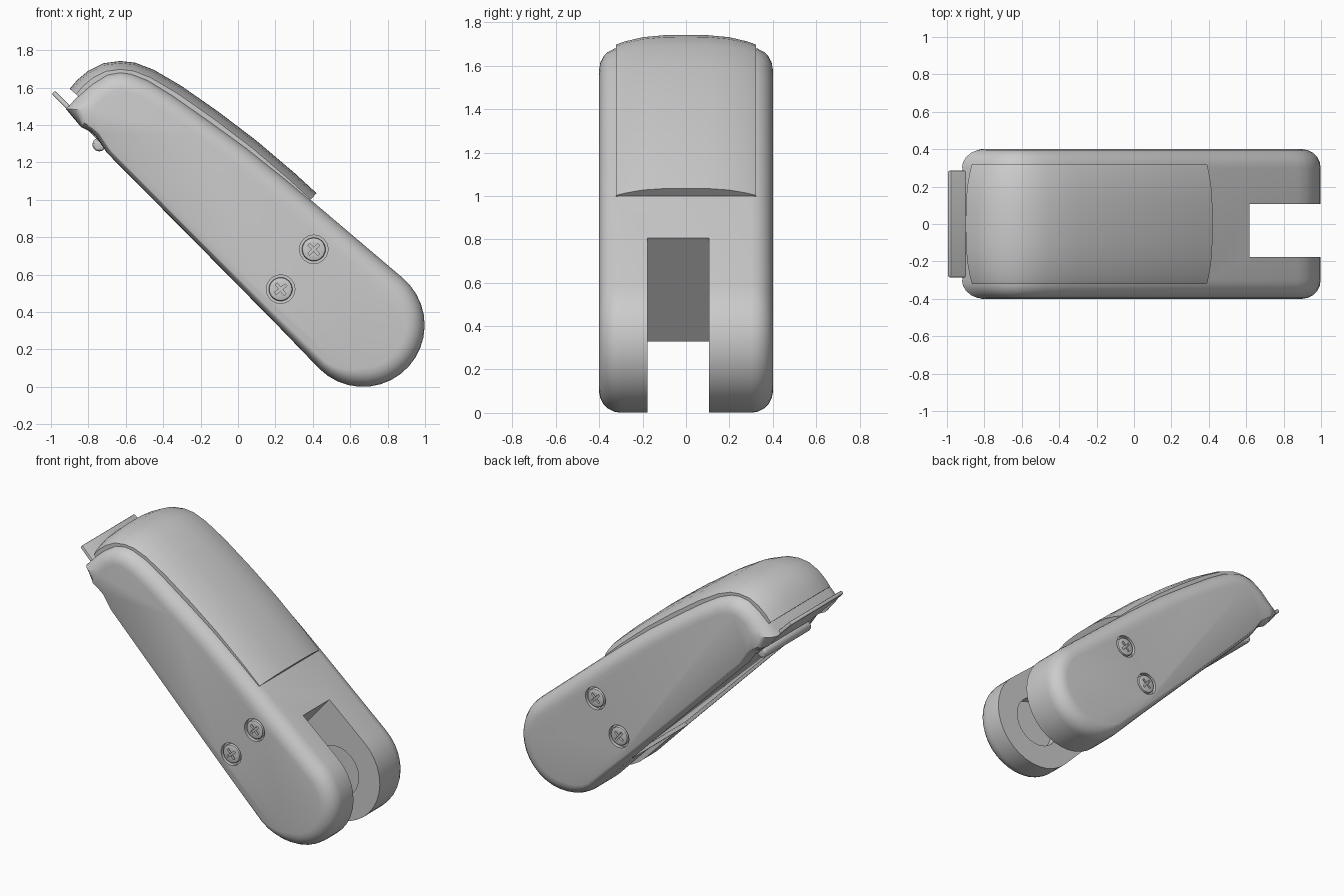
import bpy, bmesh
from math import sin, cos, radians, pi, sqrt
from mathutils import Vector

if "Cube" in bpy.data.objects:
    bpy.data.objects.remove(bpy.data.objects["Cube"])


def normals(pts, closed):
    """Left-hand (inward) normals of a counter-clockwise x-z path."""
    out, n = [], len(pts)
    for i in range(n):
        a = pts[i - 1] if closed or i else pts[0]
        b = pts[(i + 1) % n] if closed or i < n - 1 else pts[i]
        p = pts[i]
        d = Vector((0, 0))
        for s, e in ((a, p), (p, b)):
            t = Vector((e[0] - s[0], e[1] - s[1]))
            if t.length > 1e-6:
                d += t.normalized()
        d.normalize()
        out.append(Vector((-d.y, d.x)))
    return out


def loft(name, rings):
    """Bridge closed rings and cap both ends."""
    bm = bmesh.new()
    vs = [[bm.verts.new(p) for p in r] for r in rings]
    n = len(rings[0])
    for a, b in zip(vs, vs[1:]):
        for i in range(n):
            j = (i + 1) % n
            bm.faces.new((a[i], a[j], b[j], b[i]))
    bm.faces.new(vs[0])
    bm.faces.new(vs[-1])
    bmesh.ops.recalc_face_normals(bm, faces=bm.faces[:])
    me = bpy.data.meshes.new(name)
    bm.to_mesh(me)
    bm.free()
    ob = bpy.data.objects.new(name, me)
    bpy.context.collection.objects.link(ob)
    return ob


def box(name, loc, size, tilt):
    bpy.ops.mesh.primitive_cube_add(size=1, location=loc, rotation=(0, tilt, 0))
    ob = bpy.context.object
    ob.name = name
    ob.scale = size
    return ob


def cyl(name, loc, r, depth, segs=32):
    bpy.ops.mesh.primitive_cylinder_add(vertices=segs, radius=r, depth=depth,
                                        location=loc, rotation=(pi / 2, 0, 0))
    bpy.context.object.name = name
    return bpy.context.object


def activate(ob):
    bpy.ops.object.select_all(action='DESELECT')
    ob.select_set(True)
    bpy.context.view_layer.objects.active = ob


def cut(ob, cutter):
    activate(ob)
    m = ob.modifiers.new("cut", 'BOOLEAN')
    m.operation, m.solver, m.object = 'DIFFERENCE', 'EXACT', cutter
    bpy.ops.object.modifier_apply(modifier=m.name)
    bpy.data.objects.remove(cutter)


def bevel(ob, width, segs):
    activate(ob)
    bpy.ops.object.transform_apply(location=False, rotation=False, scale=True)
    m = ob.modifiers.new("bevel", 'BEVEL')
    m.width, m.segments, m.limit_method = width, segs, 'ANGLE'
    bpy.ops.object.modifier_apply(modifier=m.name)


def smooth(ob, angle=30):
    activate(ob)
    bpy.ops.object.shade_smooth_by_angle(angle=radians(angle))


def uv(u, v, y=0):
    """Point in the handle's 45 degree frame (u along, v away from underside)."""
    return ((u + v) / sqrt(2), y, (v - u) / sqrt(2))


# body: side profile with (x, z, edge rounding)
prof = []
for k in range(19):
    a = radians(225 + 186 * k / 18)
    prof.append((0.668 + 0.33 * cos(a), 0.33 + 0.33 * sin(a), min(0.1, 0.05 + 0.012 * k)))
prof += [(0.4, 0.99, .1), (0.25, 1.115, .1), (0.05, 1.275, .1), (-0.15, 1.42, .1),
         (-0.35, 1.56, .1), (-0.48, 1.64, .1), (-0.57, 1.675, .1), (-0.63, 1.683, .1),
         (-0.70, 1.67, .1), (-0.78, 1.62, .1), (-0.85, 1.56, .11), (-0.92, 1.485, .12),
         (-0.84, 1.39, .04), (-0.79, 1.365, .03), (-0.76, 1.34, .03), (-0.70, 1.25, .03),
         (-0.2, 0.745, .03), (0.2, 0.34, .035)]
N = normals(prof, True)
rings = []
for s, steps in ((-1, range(5, -1, -1)), (1, range(6))):
    for k in steps:
        a = pi / 2 * k / 5
        rings.append([(x + n.x * r * (1 - cos(a)), s * (0.3 + 0.1 * sin(a)), z + n.y * r * (1 - cos(a)))
                      for (x, z, r), n in zip(prof, N)])
body = loft("body", rings)

# wheel slot, axle recesses, underside recess
cut(body, box("slot_cutter", (0.871, -0.035, 0.18), (1.2, 0.284, 1.8), radians(40.5)))
cut(body, cyl("axle_cutter", (0.668, -0.035, 0.33), 0.17, 0.42))
cut(body, box("underside_cutter", uv(-1.0, 0.302), (1.8, 0.6, 0.206), pi / 4))

# screws on both sides
for i, (x, z) in enumerate(((0.405, 0.735), (0.228, 0.522))):
    for s in (-1, 1):
        cut(body, cyl("screw_hole_cutter", (x, s * 0.4, z), 0.076, 0.05))
        head = cyl(f"screw_{i}_{'front' if s < 0 else 'back'}", (x, s * 0.38, z), 0.063, 0.04)
        bevel(head, 0.01, 2)
        for t in (0.8, 0.8 + pi / 2):
            cut(head, box("cross_cutter", (x, s * 0.4, z), (0.075, 0.03, 0.014), t + i * 0.1))
        smooth(head)
smooth(body)

# crowned top cover
path = [(0.42, 1.035), (0.3, 1.145), (0.1, 1.315), (-0.1, 1.467), (-0.3, 1.607),
        (-0.45, 1.695), (-0.55, 1.733), (-0.63, 1.742), (-0.72, 1.73), (-0.80, 1.69),
        (-0.86, 1.64), (-0.9, 1.593)]
N = normals(path, False)
rings = []
for y in (-.322, -.31, -.28, -.2, -.1, 0, .1, .2, .28, .31, .322):
    d = 0.045 * (abs(y) / 0.322) ** 3
    top = [(x + n.x * d, y, z + n.y * d) for (x, z), n in zip(path, N)]
    low = [(x + n.x * .13, y, z + n.y * .13) for (x, z), n in zip(path, N)]
    rings.append(top + low[::-1])
cover = loft("top_cover", rings)
smooth(cover)

# underside plate whose end sticks out as a tab
plate = box("underside_plate", uv(-0.962, 0.415), (1.7, 0.57, 0.025), pi / 4)
bevel(plate, 0.008, 2)
smooth(plate)

# latch rod under the tip
rod = cyl("latch_rod", (-0.742, 0, 1.295), 0.036, 0.5, 20)
bevel(rod, 0.015, 3)
smooth(rod)
